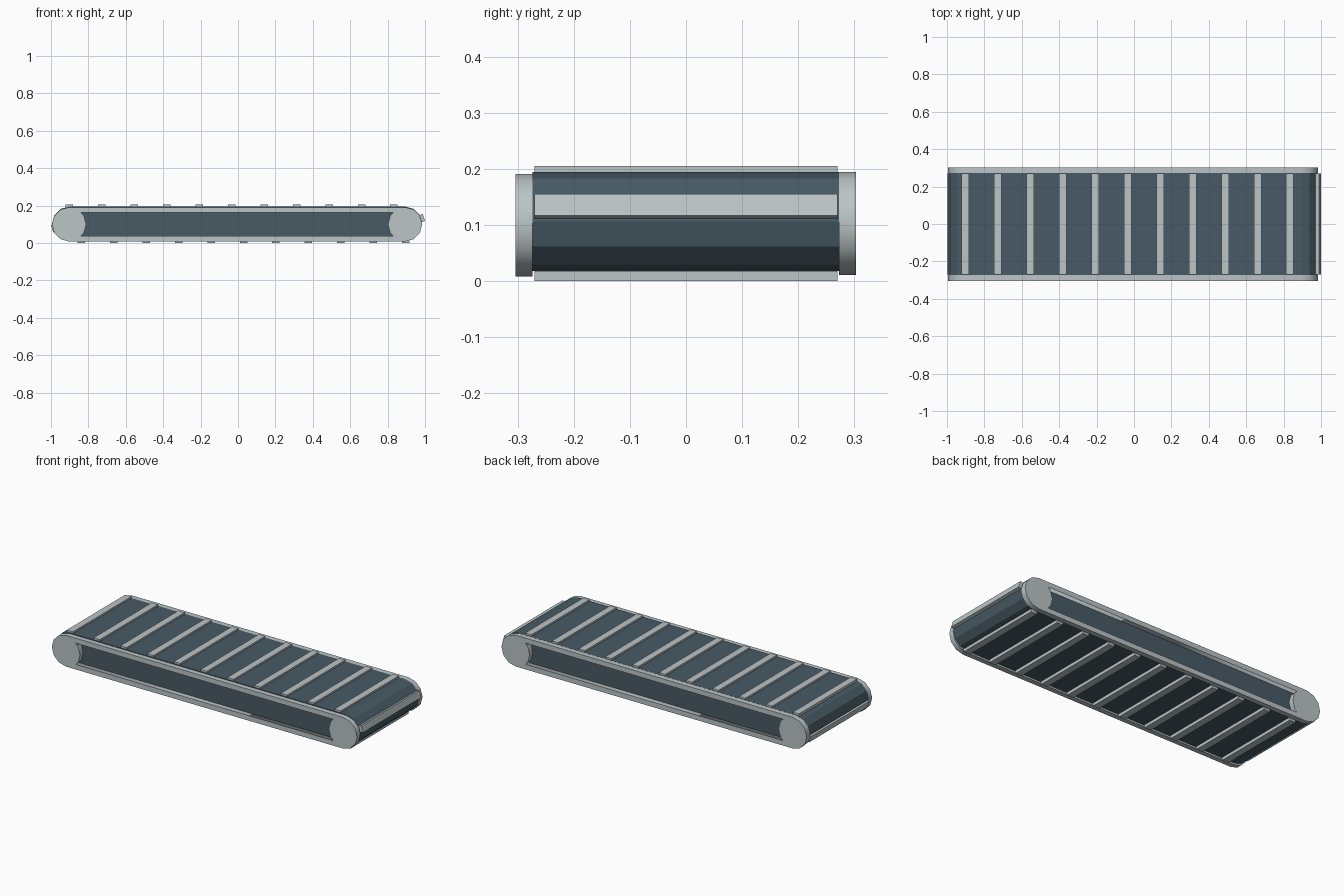
import bpy, bmesh, math
from mathutils import Matrix, Vector

if "Cube" in bpy.data.objects:
    bpy.data.objects.remove(bpy.data.objects["Cube"])

CX = -0.005      # middle of the loop
HALF = 0.898     # roller centres are at CX +- HALF


def material(name, rgb):
    m = bpy.data.materials.new(name)
    m.diffuse_color = (*rgb, 1.0)
    m.use_nodes = True
    m.node_tree.nodes["Principled BSDF"].inputs["Base Color"].default_value = m.diffuse_color
    return m


LIGHT = material("light_grey_metal", (0.50, 0.555, 0.57))
DARK = material("dark_slate_rubber", (0.065, 0.105, 0.13))


def add_object(name, mesh, mat):
    mesh.materials.clear()
    mesh.materials.append(mat)
    ob = bpy.data.objects.new(name, mesh)
    bpy.context.collection.objects.link(ob)
    return ob


def loop_outline(r):
    """Long loop with half of a twelve-sided roller at each end."""
    pts = []
    for side, start in ((1, -90), (-1, 90)):
        for i in range(7):
            a = math.radians(start + 30 * i)
            pts.append((CX + side * HALF + r * math.cos(a), r * math.sin(a)))
    return pts


# Belt: solid loop
bm = bmesh.new()
face = bm.faces.new([bm.verts.new((x, -0.274, z + 0.106)) for x, z in loop_outline(0.0885)])
ext = bmesh.ops.extrude_face_region(bm, geom=[face])
bmesh.ops.translate(bm, vec=(0, 0.547, 0),
                    verts=[g for g in ext["geom"] if isinstance(g, bmesh.types.BMVert)])
bmesh.ops.recalc_face_normals(bm, faces=bm.faces)
belt = bpy.data.meshes.new("belt")
bm.to_mesh(belt)
bm.free()
add_object("belt", belt, DARK)


# Side frames: round end plates joined by rails around an open slot
def side_frame(name, y, z):
    r = 0.0915
    quarter = [(0.0632, 0.0625), (0.866 * r, 0.5 * r)]
    left = quarter + [(r, 0)] + [(x, -v) for x, v in reversed(quarter)]
    slot = [(CX - HALF + x, v) for x, v in left]
    slot += [(CX + HALF - x, v) for x, v in reversed(left)]
    curve = bpy.data.curves.new(name, 'CURVE')
    curve.dimensions = '2D'
    curve.fill_mode = 'BOTH'
    curve.extrude = 0.015
    for pts in (loop_outline(r), slot):
        s = curve.splines.new('POLY')
        s.points.add(len(pts) - 1)
        for p, (x, v) in zip(s.points, pts):
            p.co = (x, v, 0, 1)
        s.use_cyclic_u = True
    temp = bpy.data.objects.new(name + "_outline", curve)
    bpy.context.collection.objects.link(temp)
    dg = bpy.context.evaluated_depsgraph_get()
    mesh = bpy.data.meshes.new_from_object(temp.evaluated_get(dg))
    bpy.data.objects.remove(temp)
    mesh.transform(Matrix.Translation((0, y, z)) @ Matrix.Rotation(math.pi / 2, 4, 'X'))
    add_object(name, mesh, LIGHT)


side_frame("front_side_frame", -0.289, 0.0995)
side_frame("back_side_frame", 0.288, 0.1025)


# Cleats: thin bars across the belt, placed by outer face centre and tilt
def cleat(name, x, z, angle):
    bm = bmesh.new()
    a = math.radians(angle)
    out = Vector((math.cos(a), 0, math.sin(a)))
    m = (Matrix.Translation(Vector((x, 0, z)) - out * 0.009)
         @ Matrix.Rotation(-a, 4, 'Y') @ Matrix.Diagonal((0.018, 0.54, 0.04, 1)))
    bmesh.ops.create_cube(bm, size=1, matrix=m)
    mesh = bpy.data.meshes.new(name)
    bm.to_mesh(mesh)
    bm.free()
    add_object(name, mesh, LIGHT)


for i in range(11):
    cleat(f"top_cleat_{i + 1}", -0.901 + 0.1735 * i, 0.205, 90)
    cleat(f"bottom_cleat_{i + 1}", -0.838 + 0.1735 * i, 0.0, -90)
cleat("right_end_cleat", 0.994, 0.136, 17)
cleat("left_end_cleat", -0.994, 0.076, 197)
